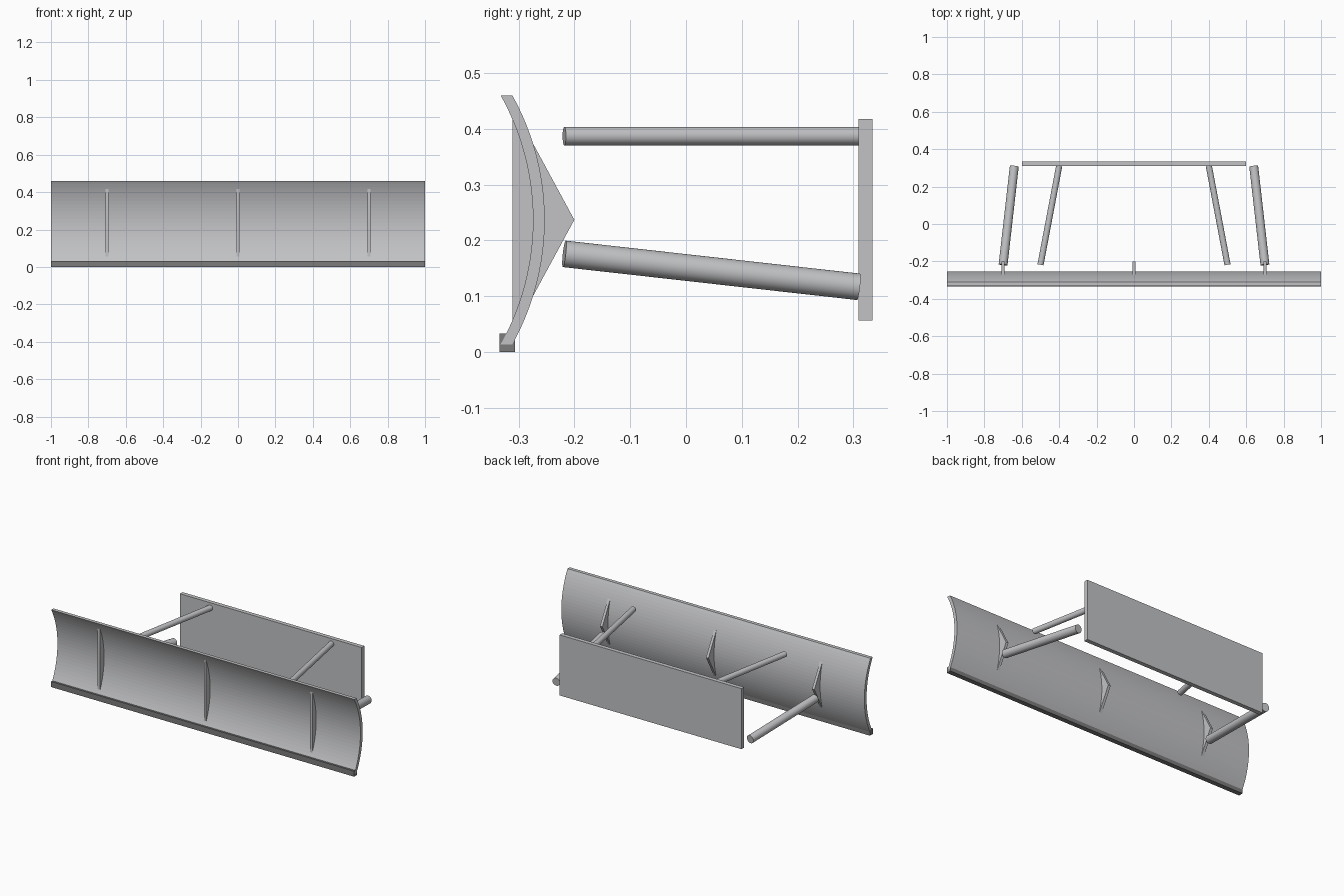
import bpy, bmesh, math
from mathutils import Vector

cube = bpy.data.objects.get("Cube")
if cube:
    bpy.data.objects.remove(cube, do_unlink=True)


def material(name, rgb):
    mat = bpy.data.materials.new(name)
    mat.use_nodes = True
    color = (*rgb, 1.0)
    mat.diffuse_color = color
    mat.node_tree.nodes["Principled BSDF"].inputs["Base Color"].default_value = color
    return mat


STEEL = material("light_steel", (0.54, 0.545, 0.56))
DARK = material("dark_steel", (0.20, 0.20, 0.205))


def finish(name, bm, mat):
    bmesh.ops.recalc_face_normals(bm, faces=bm.faces)
    mesh = bpy.data.meshes.new(name)
    bm.to_mesh(mesh)
    bm.free()
    mesh.materials.append(mat)
    obj = bpy.data.objects.new(name, mesh)
    bpy.context.collection.objects.link(obj)
    return obj


def extrude_profile(name, points, x0, x1, mat):
    """Extrude a closed (y, z) outline from x0 to x1."""
    bm = bmesh.new()
    face = bm.faces.new([bm.verts.new((x0, y, z)) for y, z in points])
    moved = bmesh.ops.extrude_face_region(bm, geom=[face])["geom"]
    verts = [v for v in moved if isinstance(v, bmesh.types.BMVert)]
    bmesh.ops.translate(bm, verts=verts, vec=(x1 - x0, 0, 0))
    return finish(name, bm, mat)


def box(name, x, y0, y1, z0, z1, mat):
    return extrude_profile(name, [(y0, z0), (y1, z0), (y1, z1), (y0, z1)], -x, x, mat)


def rod(name, start, end, radius):
    start, end = Vector(start), Vector(end)
    axis = end - start
    bm = bmesh.new()
    bmesh.ops.create_cone(bm, cap_ends=True, segments=32, radius1=radius,
                          radius2=radius, depth=axis.length)
    turn = axis.to_track_quat("Z", "Y").to_matrix().to_4x4()
    bmesh.ops.transform(bm, matrix=turn, verts=bm.verts)
    bmesh.ops.translate(bm, verts=bm.verts, vec=(start + end) / 2)
    for face in bm.faces:
        face.smooth = len(face.verts) == 4
    return finish(name, bm, STEEL)


# Curved blade: a circular arc, given thickness toward the back
MID_Z, HALF, BULGE, THICK, SEGMENTS = 0.237, 0.223, 0.058, 0.021, 24
radius = (HALF ** 2 + BULGE ** 2) / (2 * BULGE)
sweep = math.asin(HALF / radius)
arc = []
for i in range(SEGMENTS + 1):
    a = sweep * (2 * i / SEGMENTS - 1)
    arc.append((-0.274 - radius * (1 - math.cos(a)), MID_Z + radius * math.sin(a)))
back = [(y + THICK, z) for y, z in reversed(arc)]
extrude_profile("blade", arc + back, -1, 1, STEEL)

# Cutting edge along the bottom of the blade
box("cutting_edge", 1.0, -0.334, -0.306, 0, 0.033, DARK)

# Pointed stiffening ribs passing through the blade
for name, x in (("right_rib", -0.7), ("middle_rib", 0), ("left_rib", 0.7)):
    outline = [(-0.311, 0.032), (-0.2, MID_Z), (-0.311, 0.442)]
    extrude_profile(name, outline, x - 0.008, x + 0.008, STEEL)

# Mounting plate at the back
box("mounting_plate", 0.6, 0.309, 0.334, 0.057, 0.418, STEEL)

# Push arms and upper braces on both sides
for side, s in (("left", 1), ("right", -1)):
    rod(side + "_push_arm", (s * 0.7, -0.218, 0.176), (s * 0.64, 0.309, 0.117), 0.0238)
    rod(side + "_upper_brace", (s * 0.5, -0.218, 0.387), (s * 0.4, 0.311, 0.387), 0.0165)
